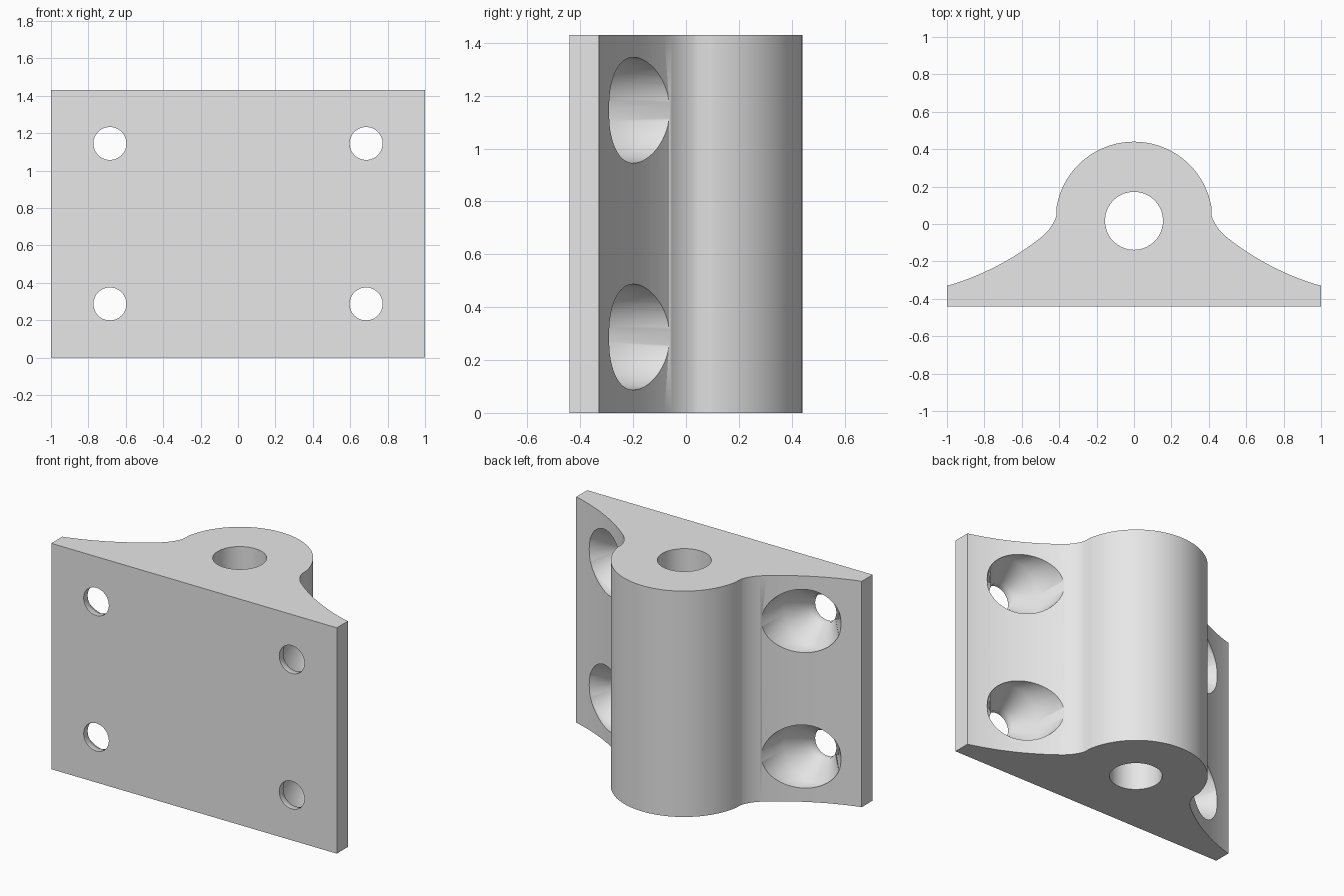
import bpy, bmesh, math
from mathutils import Matrix, Vector

cube = bpy.data.objects.get("Cube")
if cube:
    bpy.data.objects.remove(cube, do_unlink=True)

HEIGHT = 1.43
FRONT = -0.44

# Material
grey = bpy.data.materials.new("light_grey")
grey.use_nodes = True
grey.diffuse_color = (0.8, 0.8, 0.8, 1)
grey.node_tree.nodes["Principled BSDF"].inputs["Base Color"].default_value = (0.8, 0.8, 0.8, 1)


def arc(cx, cy, r, start, end, steps):
    """Points on an arc, angles in degrees from +x."""
    angles = [math.radians(start + (end - start) * i / steps) for i in range(steps + 1)]
    return [(cx + r * math.cos(a), cy + r * math.sin(a)) for a in angles]


def make_object(name, bm):
    bmesh.ops.recalc_face_normals(bm, faces=bm.faces[:])
    mesh = bpy.data.meshes.new(name)
    bm.to_mesh(mesh)
    bm.free()
    mesh.materials.append(grey)
    obj = bpy.data.objects.new(name, mesh)
    bpy.context.collection.objects.link(obj)
    return obj


def extrude_outline(name, outline, z0, z1):
    bm = bmesh.new()
    face = bm.faces.new([bm.verts.new((x, y, z0)) for x, y in outline])
    top = bmesh.ops.extrude_face_region(bm, geom=[face])["geom"]
    bmesh.ops.translate(bm, vec=(0, 0, z1 - z0),
                        verts=[v for v in top if isinstance(v, bmesh.types.BMVert)])
    return make_object(name, bm)


def turned_cutter(name, profile, x, z, sides=64):
    """Solid of (radius, y) steps turned about a front-to-back axis."""
    bm = bmesh.new()
    rings = []
    for r, y in profile:
        rings.append([bm.verts.new((x + cx, y, z + cz))
                      for cx, cz in arc(0, 0, r, 0, 360, sides)[:-1]])
    for a, b in zip(rings, rings[1:]):
        for i in range(sides):
            j = (i + 1) % sides
            bm.faces.new((a[i], a[j], b[j], b[i]))
    bm.faces.new(rings[0])
    bm.faces.new(rings[-1])
    return make_object(name, bm)


# Half outline: flange sweep, small fillet, then round barrel
half = arc(1.4, 1.063, 1.45, 254, 231, 20)
half[0] = (1.0, -0.33)
half += arc(0.634, 0.114, 0.23, 231, 198, 8)[1:]
half += arc(0, 0.02, 0.42, 10, 90, 32)
outline = [(1.0, FRONT)] + half + [(-x, y) for x, y in reversed(half[:-1])] + [(-1.0, FRONT)]
bracket = extrude_outline("mounting_bracket", outline, 0, HEIGHT)

# Pin bore and four countersunk screw holes
cutters = [extrude_outline("pin_bore_cutter", arc(0, 0.017, 0.155, 0, 360, 64)[:-1], -0.2, HEIGHT + 0.2)]
screw = [(0.088, -0.6), (0.088, -0.40), (0.2, -0.288), (0.2, 0.6)]
for x in (-0.685, 0.685):
    for z in (0.287, 1.145):
        cutters.append(turned_cutter("screw_hole_cutter", screw, x, z))

bpy.ops.object.select_all(action="DESELECT")
bpy.context.view_layer.objects.active = bracket
bracket.select_set(True)
for cutter in cutters:
    cutter.hide_render = True
    mod = bracket.modifiers.new("hole", "BOOLEAN")
    mod.operation = "DIFFERENCE"
    mod.solver = "EXACT"
    mod.object = cutter
    bpy.ops.object.modifier_apply(modifier=mod.name)
    bpy.data.objects.remove(cutter, do_unlink=True)

# Smooth curved walls, crisp plate edges
bpy.ops.object.shade_smooth_by_angle(angle=math.radians(48))
